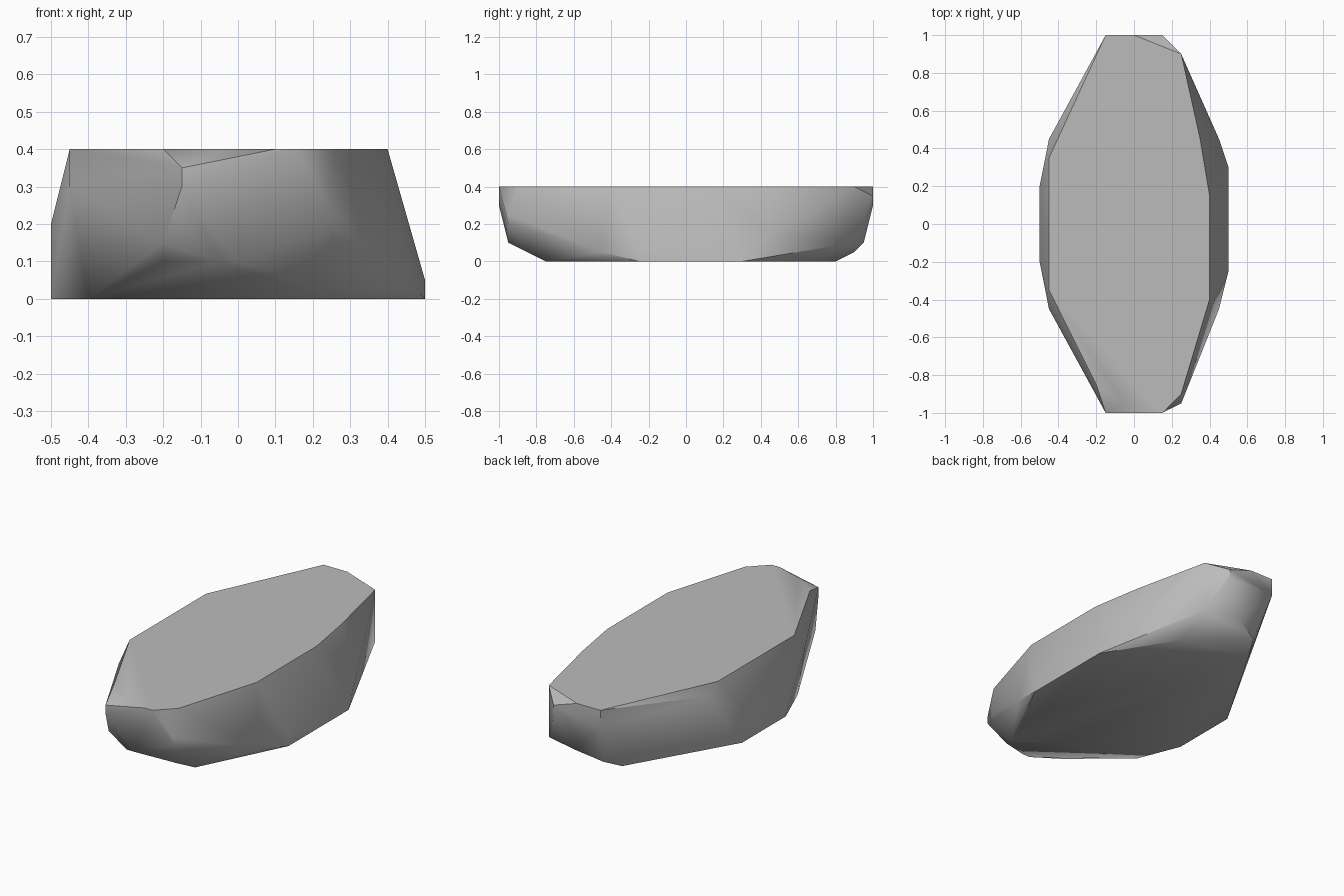
import bpy
import bmesh
import math
from mathutils import Vector

default_cube = bpy.data.objects.get("Cube")
if default_cube:
    bpy.data.objects.remove(default_cube, do_unlink=True)

GRID = 0.05      # every corner of the rock sits on this grid
TOP_LEVEL = 8

# flat upper face, flat underside
top_outline = [(-9, 7), (-9, -7), (-4, -17), (-1, -19), (2, -20), (3, -20),
               (5, -18), (8, -8), (8, 3), (7, 9), (5, 18), (0, 20), (-3, 20)]
base_outline = [(-10, 4), (-10, -4), (-8, -9), (5, -15), (10, -5), (10, 6),
                (5, 14), (-3, 16)]

# chipped corners between the two flat faces
front_chips = [(-3, -20, 7), (-3, -20, 6), (-4, -18, 3), (-4, -17, 2),
               (-1, -19, 2), (0, -19, 2), (5, -19, 5), (5, -19, 4), (4, -17, 1)]
back_chips = [(3, 20, 7), (3, 20, 6), (-3, 20, 6), (5, 18, 2), (1, 19, 2), (-2, 18, 1)]
side_chips = [(-10, 4, 4), (-10, -4, 4), (-9, 9, 7), (-9, -9, 6),
              (9, 9, 3), (9, -9, 1), (10, -5, 1)]


def make_material(name, value):
    material = bpy.data.materials.new(name)
    material.use_nodes = True
    colour = (value, value, value, 1)
    material.diffuse_color = colour
    material.node_tree.nodes["Principled BSDF"].inputs["Base Color"].default_value = colour
    return material


def make_hull(name, corners, material):
    """Wrap the corners in a convex skin and merge the coplanar triangles."""
    bm = bmesh.new()
    for corner in corners:
        bm.verts.new(Vector(corner) * GRID)
    hull = bmesh.ops.convex_hull(bm, input=bm.verts)
    spare = {v for v in hull["geom_interior"] + hull["geom_unused"]
             if isinstance(v, bmesh.types.BMVert) and v.is_valid}
    bmesh.ops.delete(bm, geom=list(spare), context="VERTS")
    bmesh.ops.dissolve_limit(bm, angle_limit=math.radians(1),
                             verts=bm.verts, edges=bm.edges)
    bmesh.ops.recalc_face_normals(bm, faces=bm.faces)
    mesh = bpy.data.meshes.new(name)
    bm.to_mesh(mesh)
    bm.free()
    mesh.materials.append(material)
    obj = bpy.data.objects.new(name, mesh)
    bpy.context.collection.objects.link(obj)
    return obj


# the rock slab
corners = [(x, y, TOP_LEVEL) for x, y in top_outline]
corners += [(x, y, 0) for x, y in base_outline]
corners += front_chips + back_chips + side_chips
rock = make_hull("rock_slab", corners, make_material("stone grey", 0.5))

# soft chips, crisp rims
bpy.ops.object.select_all(action="DESELECT")
rock.select_set(True)
bpy.context.view_layer.objects.active = rock
bpy.ops.object.shade_smooth_by_angle(angle=math.radians(40))
